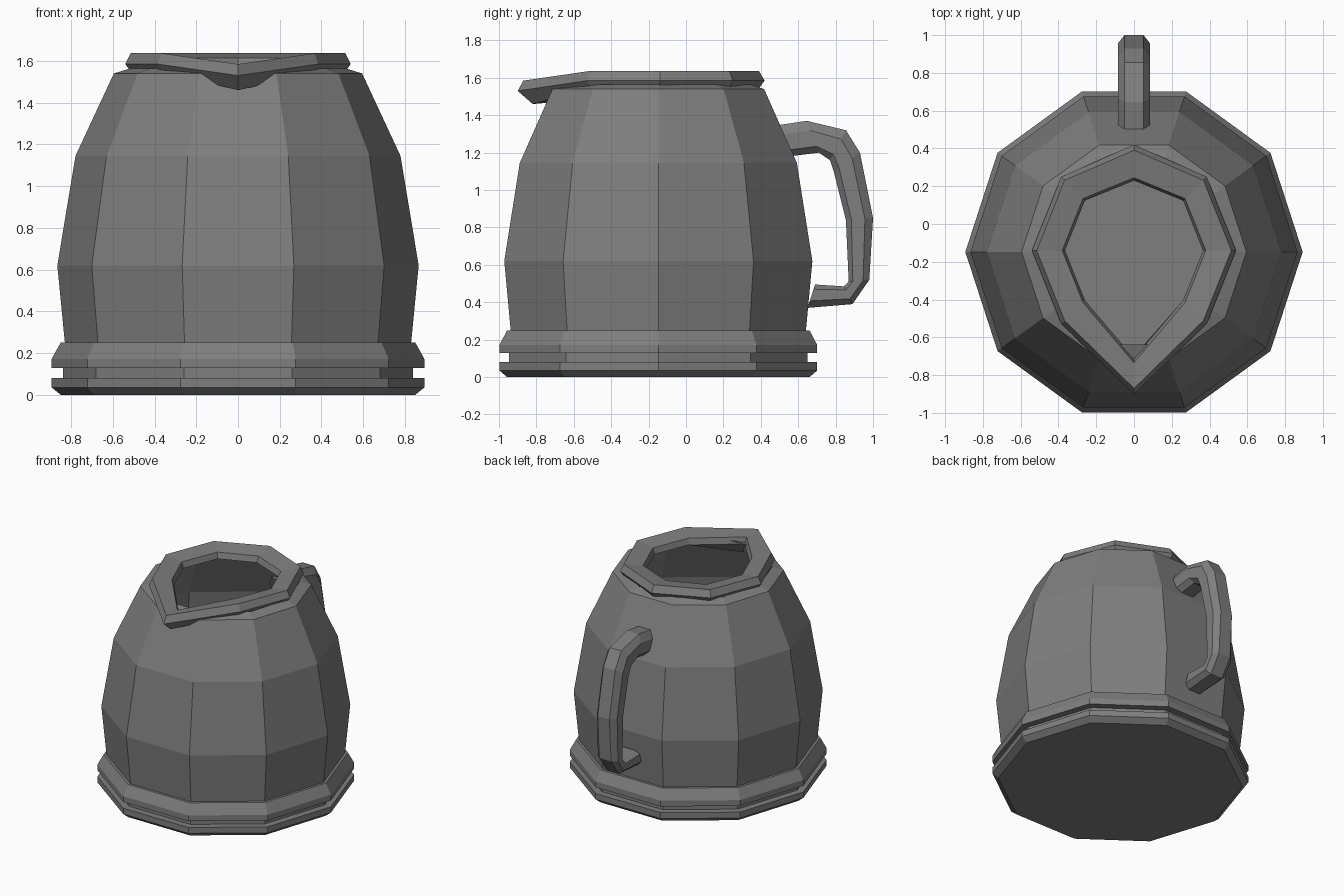
import bpy, bmesh
from math import sin, cos, pi

if "Cube" in bpy.data.objects:
    bpy.data.objects.remove(bpy.data.objects["Cube"])

CY = -0.148  # body axis in y

dark = bpy.data.materials.new("dark_grey")
dark.diffuse_color = (0.21, 0.21, 0.21, 1)
dark.use_nodes = True
dark.node_tree.nodes["Principled BSDF"].inputs["Base Color"].default_value = dark.diffuse_color


def skin(name, rings, cap_start=False, cap_end=False, loop=False):
    """Bridge a list of equal-length vertex rings into one flat-shaded mesh."""
    bm = bmesh.new()
    vs = [[bm.verts.new(p) for p in r] for r in rings]
    n = len(vs[0])
    for i in range(len(vs) if loop else len(vs) - 1):
        a, b = vs[i], vs[(i + 1) % len(vs)]
        for j in range(n):
            k = (j + 1) % n
            bm.faces.new((a[j], a[k], b[k], b[j]))
    if cap_start:
        bm.faces.new(vs[0][::-1])
    if cap_end:
        bm.faces.new(vs[-1])
    bmesh.ops.recalc_face_normals(bm, faces=bm.faces)
    me = bpy.data.meshes.new(name)
    bm.to_mesh(me)
    bm.free()
    me.materials.append(dark)
    ob = bpy.data.objects.new(name, me)
    bpy.context.collection.objects.link(ob)
    return ob


def decagon(r, z):
    return [(r * cos(i * pi / 5), CY + r * sin(i * pi / 5), z) for i in range(10)]


# stepped base with a groove around it
base = [(0.85, 0), (0.893, 0.035), (0.893, 0.08), (0.84, 0.08), (0.84, 0.128),
        (0.893, 0.128), (0.893, 0.172), (0.85, 0.25), (0.83, 0.25)]
skin("base", [decagon(r, z) for r, z in base], cap_start=True)

# ten-sided hollow body with a rolled-in shoulder
body = [(0.83, 0.25), (0.866, 0.62), (0.779, 1.145), (0.595, 1.54), (0.515, 1.565)]
skin("body", [decagon(r, z) for r, z in body])


def lip(back, side_x, front_y, z, front_z):
    """Eight-sided rim loop pulled out to a pouring point at the front."""
    k = side_x / 0.54
    half = [(0.385 * k, -0.14 + 0.39 * k), (side_x, -0.14), (0.385 * k, -0.14 - 0.39 * k)]
    return ([(0, back, z)] + [(x, y, z) for x, y in half] + [(0, front_y, front_z)]
            + [(-x, y, z) for x, y in reversed(half)])


# rim and spout, a closed tube around the opening
skin("rim_and_spout", [
    lip(0.36, 0.48, -0.70, 1.535, 1.47),
    lip(0.395, 0.515, -0.82, 1.55, 1.46),
    lip(0.42, 0.54, -0.90, 1.585, 1.53),
    lip(0.39, 0.515, -0.87, 1.637, 1.585),
    lip(0.245, 0.38, -0.735, 1.615, 1.575),
    lip(0.23, 0.365, -0.71, 1.57, 1.53),
], loop=True)

# handle: outer and inner (y, z) edges with a bevelled section between them
spine = [((0.48, 1.345), (0.55, 1.18)), ((0.645, 1.37), (0.71, 1.20)),
         ((0.855, 1.32), (0.77, 1.16)), ((0.93, 1.20), (0.79, 1.10)),
         ((1.0, 0.85), (0.855, 0.84)), ((0.98, 0.52), (0.87, 0.51)),
         ((0.89, 0.39), (0.845, 0.485)), ((0.65, 0.37), (0.69, 0.495))]
section = [(0.05, 0), (0.085, 0.3), (0.085, 0.8), (0.05, 1)]
section += [(-w, t) for w, t in reversed(section)]
skin("handle", [[(w, o[0] + (i[0] - o[0]) * t, o[1] + (i[1] - o[1]) * t)
                 for w, t in section] for o, i in spine],
     cap_start=True, cap_end=True)
